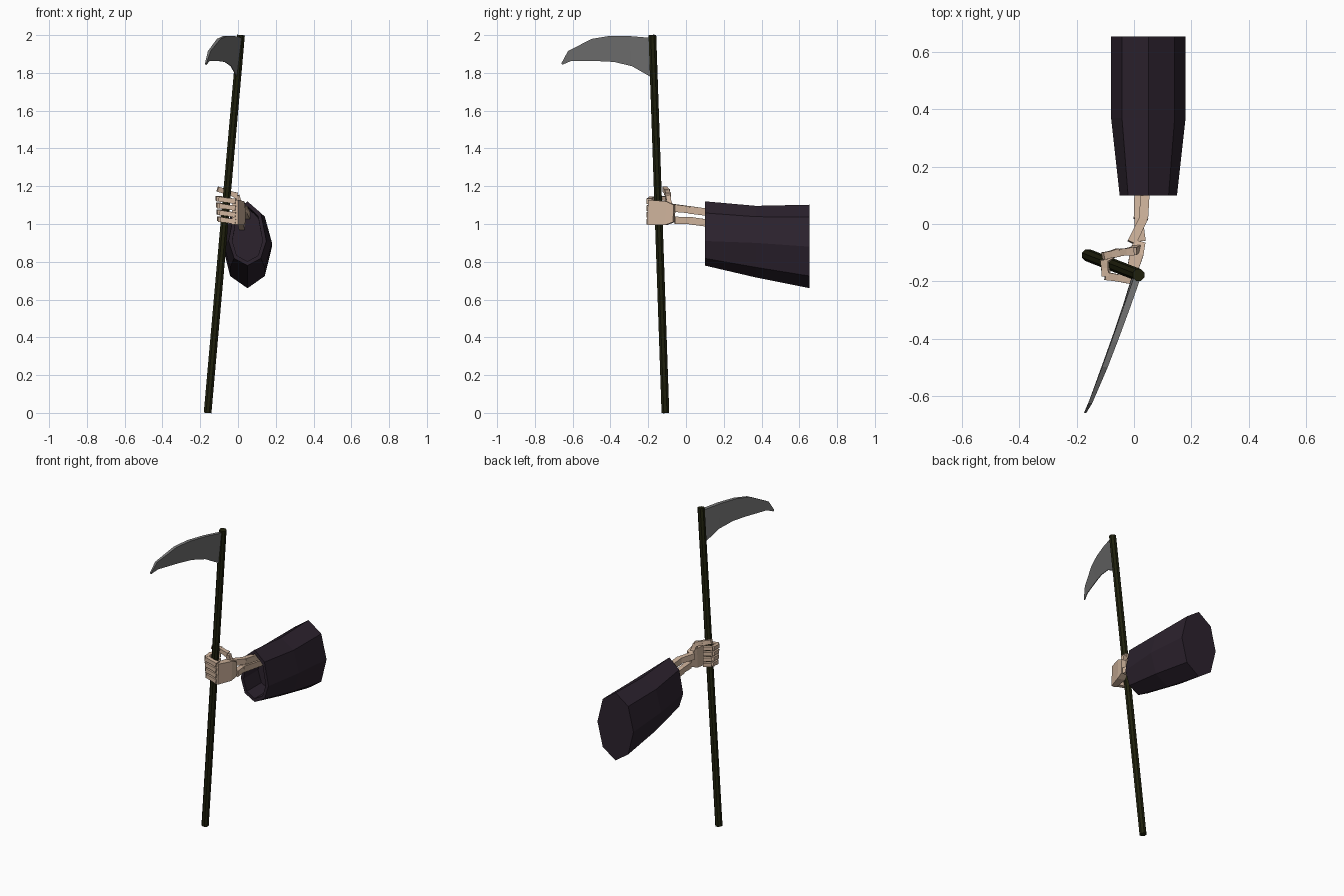
import bpy, bmesh, math
from mathutils import Vector

if "Cube" in bpy.data.objects:
    bpy.data.objects.remove(bpy.data.objects["Cube"])


def mat(name, rgb):
    m = bpy.data.materials.new(name)
    m.diffuse_color = (*rgb, 1)
    m.use_nodes = True
    m.node_tree.nodes["Principled BSDF"].inputs["Base Color"].default_value = m.diffuse_color
    return m


BONE = mat("bone", (0.62, 0.45, 0.33))
CLOTH = mat("dark_cloth", (0.025, 0.016, 0.027))
WOOD = mat("dark_wood", (0.014, 0.015, 0.004))
STEEL = mat("grey_steel", (0.17, 0.17, 0.17))


def loft(bm, rings):
    """Skin a list of closed rings and cap both ends."""
    vs = [[bm.verts.new(p) for p in r] for r in rings]
    n = len(vs[0])
    for a, b in zip(vs, vs[1:]):
        for i in range(n):
            bm.faces.new((a[i], a[(i + 1) % n], b[(i + 1) % n], b[i]))
    bm.faces.new(vs[0])
    bm.faces.new(vs[-1])


def finish(bm, name, material):
    bmesh.ops.recalc_face_normals(bm, faces=bm.faces)
    me = bpy.data.meshes.new(name)
    bm.to_mesh(me)
    bm.free()
    me.materials.append(material)
    ob = bpy.data.objects.new(name, me)
    bpy.context.collection.objects.link(ob)
    return ob


def bar(bm, a, b, stations, up=(0, 0, 1), n=4):
    """Beam from a to b; stations are (fraction, half width, half height)."""
    a, b = Vector(a), Vector(b)
    d = (b - a).normalized()
    s = d.cross(Vector(up)).normalized()
    u = s.cross(d)
    k = 1 / math.cos(math.pi / n) if n == 4 else 1
    angs = [2 * math.pi * (i + 0.5) / n for i in range(n)]
    loft(bm, [[a.lerp(b, t) + s * w * k * math.cos(g) + u * h * k * math.sin(g)
               for g in angs] for t, w, h in stations])


# Pole, leaning slightly
FOOT, TIP = Vector((-0.161, -0.109, 0.0)), Vector((0.016, -0.178, 2.0))
bm = bmesh.new()
bar(bm, FOOT, TIP, [(0, 0.022, 0.022), (1, 0.022, 0.022)], (0, 1, 0), 8)
finish(bm, "pole", WOOD)

# Blade: back and cutting edge as (y, z) pairs, thick back and thin edge
back = [(-0.18, 1.985), (-0.30, 1.995), (-0.41, 1.995), (-0.50, 1.98), (-0.625, 1.915), (-0.66, 1.85)]
edge = [(-0.18, 1.775), (-0.285, 1.835), (-0.38, 1.858), (-0.46, 1.862), (-0.61, 1.862), (-0.655, 1.843)]


def blade_pt(p, off):
    y, z = p
    return (0.016 + (z - 2) * 0.0885 + (y + 0.178) * 0.36 + off, y, z)


bm = bmesh.new()
loft(bm, [[blade_pt(u, -t), blade_pt(u, t), blade_pt(l, 0.002), blade_pt(l, -0.002)]
          for u, l, t in zip(back, edge, (0.012, 0.012, 0.011, 0.01, 0.007, 0.004))])
finish(bm, "blade", STEEL)

# Sleeve: eight-sided, hollow cuff at the front, closed at the back


def sleeve_ring(y, zc, rx, up, down):
    pts = []
    for i in range(8):
        g = math.pi * i / 4
        s = math.sin(g)
        pts.append((0.05 + rx * math.cos(g), y, zc + s * (up if s > 0 else down)))
    return pts


bm = bmesh.new()
loft(bm, [sleeve_ring(0.655, 0.88, 0.13, 0.222, 0.22),
          sleeve_ring(0.37, 0.90, 0.13, 0.196, 0.183),
          sleeve_ring(0.10, 0.91, 0.10, 0.21, 0.13),
          sleeve_ring(0.10, 0.91, 0.08, 0.185, 0.108),
          sleeve_ring(0.25, 0.91, 0.08, 0.175, 0.108)])
finish(bm, "sleeve", CLOTH)

# Forearm bones, upper one kinked
bm = bmesh.new()
knob = [(0, 0.016, 0.02), (1, 0.015, 0.018)]
bar(bm, (-0.008, -0.065, 1.085), (0.036, 0.025, 1.075), knob)
bar(bm, (0.033, 0.015, 1.075), (0.048, 0.25, 1.045), knob)
bar(bm, (0.022, -0.06, 1.02), (0.015, 0.03, 1.018), [(0, 0.019, 0.019), (1, 0.014, 0.018)])
bar(bm, (0.015, 0.02, 1.018), (0.02, 0.25, 0.985), knob)
finish(bm, "forearm_bones", BONE)

# Palm plate on the right of the pole
bm = bmesh.new()
bar(bm, (0.02, -0.062, 1.055), (-0.015, -0.2, 1.062),
    [(0, 0.02, 0.045), (0.3, 0.024, 0.063), (1, 0.016, 0.066)])
finish(bm, "palm", BONE)

# Four fingers wrapping round the front of the pole
bm = bmesh.new()
for i in range(4):
    z = 1.02 + 0.036 * i
    dx = 0.005 * (i - 2)
    path = [(-0.012, -0.195, z - 0.008), (-0.098 - dx * 0.5, -0.182, z + 0.004),
            (-0.103 - dx * 0.5, -0.125, z + 0.008), (-0.055, -0.098, z + 0.006)]
    for j, (a, b) in enumerate(zip(path, path[1:])):
        w = 0.0145 - 0.001 * j
        bar(bm, a, b, [(0, w, w), (0.5, w * 0.85, w * 0.85), (1, w * 0.95, w * 0.95)])
finish(bm, "fingers", BONE)

# Thumb rising over the palm and behind the pole
bm = bmesh.new()
path = [(0.012, -0.085, 1.09), (-0.005, -0.095, 1.15), (-0.055, -0.1, 1.168), (-0.108, -0.112, 1.185)]
for a, b in zip(path, path[1:]):
    bar(bm, a, b, [(0, 0.016, 0.015), (0.5, 0.013, 0.012), (1, 0.014, 0.013)], (0, 1, 0))
finish(bm, "thumb", BONE)
